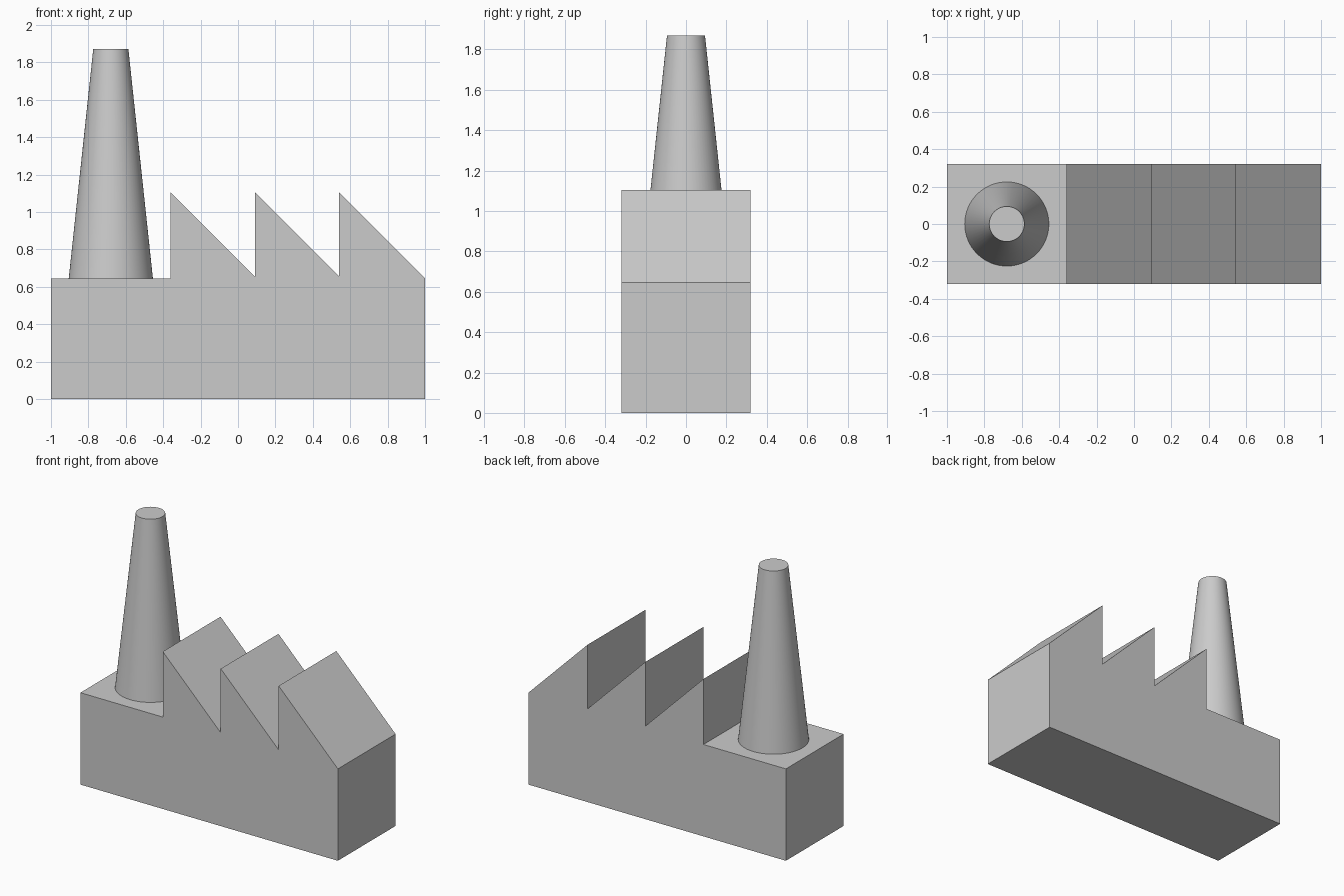
import bpy
import bmesh
import math

cube = bpy.data.objects.get("Cube")
if cube:
    bpy.data.objects.remove(cube, do_unlink=True)

# Single flat colour
GREY = (0.6, 0.6, 0.6, 1.0)
grey = bpy.data.materials.new("light grey")
grey.use_nodes = True
grey.diffuse_color = GREY
bsdf = next(n for n in grey.node_tree.nodes if n.type == "BSDF_PRINCIPLED")
bsdf.inputs["Base Color"].default_value = GREY

HALF_DEPTH = 0.32
WALL = 0.645
PEAK = 1.105
VALLEY = 0.655


def extrude_profile(name, points, half_depth):
    """Make a solid from an x-z outline, extruded along y."""
    bm = bmesh.new()
    face = bm.faces.new([bm.verts.new((x, -half_depth, z)) for x, z in points])
    result = bmesh.ops.extrude_face_region(bm, geom=[face])
    moved = [v for v in result["geom"] if isinstance(v, bmesh.types.BMVert)]
    bmesh.ops.translate(bm, verts=moved, vec=(0, 2 * half_depth, 0))
    bmesh.ops.recalc_face_normals(bm, faces=bm.faces)
    mesh = bpy.data.meshes.new(name)
    bm.to_mesh(mesh)
    bm.free()
    obj = bpy.data.objects.new(name, mesh)
    bpy.context.collection.objects.link(obj)
    mesh.materials.append(grey)
    return obj


# Factory hall with a saw-tooth roof
outline = [(-1, 0), (1, 0), (1, WALL)]
for left, foot in ((0.54, VALLEY), (0.09, VALLEY), (-0.36, WALL)):
    outline += [(left, PEAK), (left, foot)]
outline.append((-1, WALL))
extrude_profile("factory_hall", outline, HALF_DEPTH)

# Tapered chimney on the flat roof
top = 1.87
bpy.ops.mesh.primitive_cone_add(
    vertices=64, radius1=0.225, radius2=0.094, depth=top - WALL,
    location=(-0.68, 0, (top + WALL) / 2))
chimney = bpy.context.object
chimney.name = "chimney"
chimney.data.materials.append(grey)
bpy.ops.object.shade_smooth_by_angle(angle=math.radians(30))
